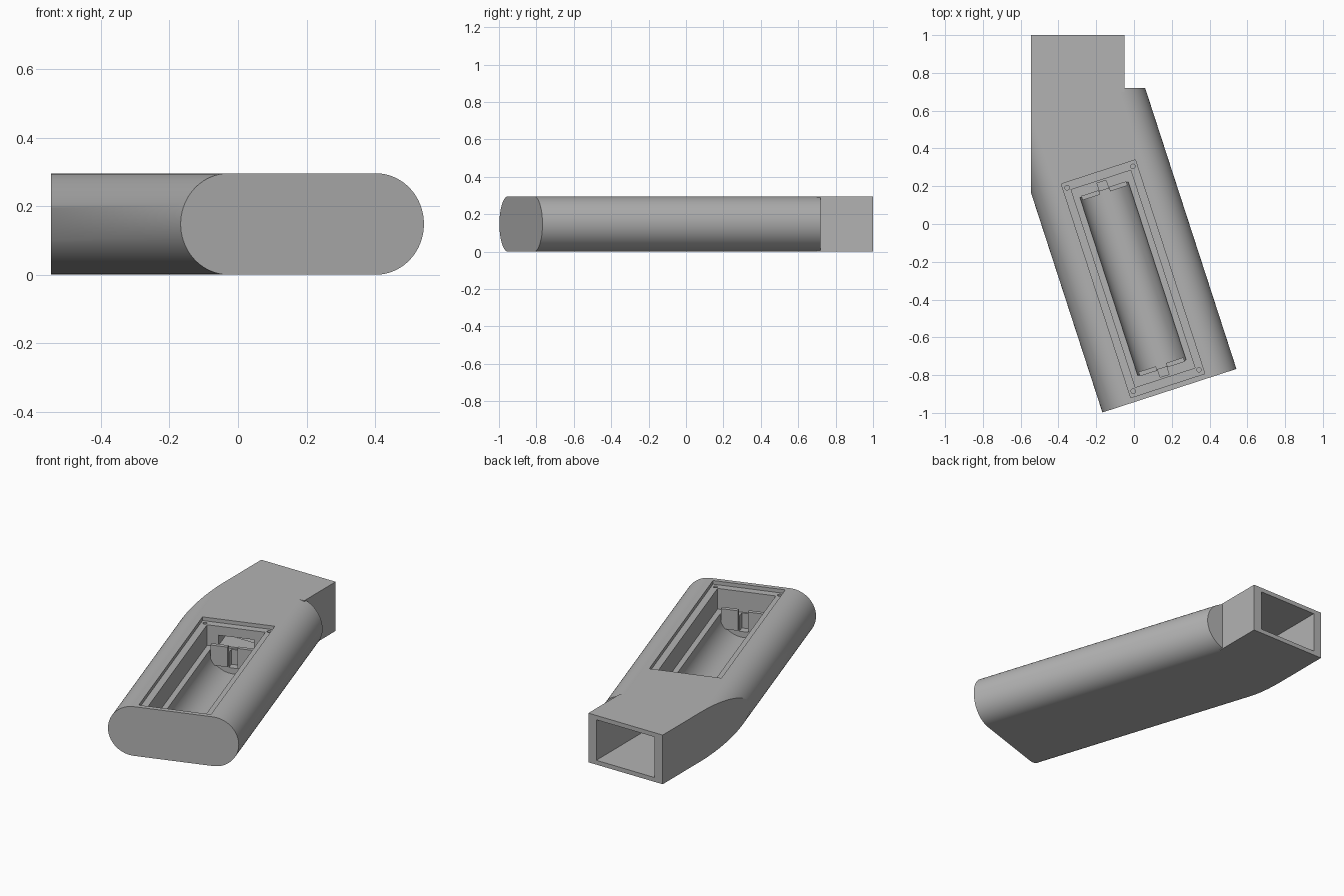
import bpy, bmesh, math
from mathutils import Matrix, Vector

cube = bpy.data.objects.get("Cube")
if cube:
    bpy.data.objects.remove(cube, do_unlink=True)

H = 0.296                      # body thickness
R = H / 2
HALF_W = 0.373                 # half width of the grip
# Grip frame: local x across, local y along the slanted grip
GRIP = Matrix.Translation((-0.005, -0.29, 0)) @ Matrix.Rotation(math.radians(18), 4, 'Z')
IDENT = Matrix.Identity(4)

grey = bpy.data.materials.new("plain_grey")
grey.use_nodes = True
grey.diffuse_color = (0.45, 0.45, 0.45, 1)
grey.node_tree.nodes["Principled BSDF"].inputs["Base Color"].default_value = (0.45, 0.45, 0.45, 1)


def finish(bm, name, matrix):
    bm.transform(matrix)
    bmesh.ops.recalc_face_normals(bm, faces=bm.faces)
    mesh = bpy.data.meshes.new(name)
    bm.to_mesh(mesh)
    bm.free()
    mesh.materials.append(grey)
    ob = bpy.data.objects.new(name, mesh)
    bpy.context.collection.objects.link(ob)
    return ob


def block(name, lo, hi, matrix=IDENT):
    bm = bmesh.new()
    bmesh.ops.create_cube(bm, size=1)
    lo, hi = Vector(lo), Vector(hi)
    for v in bm.verts:
        v.co = Vector([(a + b) / 2 + c * (b - a) for a, b, c in zip(lo, hi, v.co)])
    return finish(bm, name, matrix)


def cylinder(name, radius, depth, centre, axis, matrix=IDENT, sides=64):
    bm = bmesh.new()
    bmesh.ops.create_cone(bm, cap_ends=True, segments=sides, radius1=radius,
                          radius2=radius, depth=depth)
    turn = Vector((0, 0, 1)).rotation_difference(Vector(axis)).to_matrix().to_4x4()
    return finish(bm, name, matrix @ Matrix.Translation(centre) @ turn)


def combine(body, tool, operation):
    mod = body.modifiers.new("combine", 'BOOLEAN')
    mod.operation, mod.solver, mod.object = operation, 'EXACT', tool
    deps = bpy.context.evaluated_depsgraph_get()
    mesh = bpy.data.meshes.new_from_object(body.evaluated_get(deps))
    body.modifiers.clear()
    body.data = mesh
    bpy.data.objects.remove(tool, do_unlink=True)


# Slanted grip with a rounded-end cross-section
bm = bmesh.new()
ring = []
steps = 40
for side in (1, -1):
    for i in range(steps + 1):
        a = -math.pi / 2 + math.pi * i / steps
        ring.append(bm.verts.new((side * (HALF_W - R + R * math.cos(a)), -0.623,
                                  R + side * R * math.sin(a))))
face = bm.faces.new(ring)
ext = bmesh.ops.extrude_face_region(bm, geom=[face])
bmesh.ops.translate(bm, vec=(0, 2.2, 0),
                    verts=[g for g in ext["geom"] if isinstance(g, bmesh.types.BMVert)])
body = finish(bm, "grip_body", GRIP)

# Trim the grip, then add the square neck
combine(body, block("trim", (-0.545, -2, -1), (2, 0.72, 1)), 'INTERSECT')
combine(body, block("neck", (-0.545, 0.70, 0), (-0.05, 1, H)), 'UNION')

# Square tunnel in the neck and round port in its side
combine(body, block("tunnel", (-0.492, 0.34, 0.026), (-0.103, 1.2, H - 0.026)), 'DIFFERENCE')
combine(body, cylinder("port", 0.1, 0.2, (-0.545, 0.425, R), (1, 0, 0)), 'DIFFERENCE')

# Lid recess, pocket, rounded trough and wire slot
combine(body, block("recess", (-0.206, -0.595, H - 0.022), (0.206, 0.595, 0.5), GRIP), 'DIFFERENCE')
combine(body, block("pocket", (-0.166, -0.55, 0.15), (0.166, 0.55, 0.45), GRIP), 'DIFFERENCE')
combine(body, cylinder("trough", 0.135, 0.99, (0, 0, 0.16), (0, 1, 0), GRIP), 'DIFFERENCE')
combine(body, block("slot", (-0.1, 0.5, 0.16), (0.1, 0.68, 0.22), GRIP), 'DIFFERENCE')

# Contact pits at both ends and screw holes in the corners
for end in (1, -1):
    y0, y1 = sorted((end * 0.47, end * 0.54))
    combine(body, block("pit", (-0.025, y0, 0.06), (0.025, y1, 0.3), GRIP), 'DIFFERENCE')
    for side in (1, -1):
        combine(body, cylinder("screw_hole", 0.012, 0.2, (side * 0.183, end * 0.566, H),
                               (0, 0, 1), GRIP, 20), 'DIFFERENCE')

# Paired contact plates standing at each end of the trough
for end in (1, -1):
    for side in (1, -1):
        x0, x1 = sorted((side * 0.028, side * 0.125))
        y0, y1 = sorted((end * 0.478, end * 0.502))
        combine(body, block("contact_plate", (x0, y0, 0.07), (x1, y1, 0.19), GRIP), 'UNION')

# Smooth round surfaces, crisp edges
bpy.ops.object.select_all(action='DESELECT')
body.select_set(True)
bpy.context.view_layer.objects.active = body
bpy.ops.object.shade_smooth_by_angle(angle=math.radians(25))
weighted = body.modifiers.new("even_normals", 'WEIGHTED_NORMAL')
weighted.keep_sharp = True
